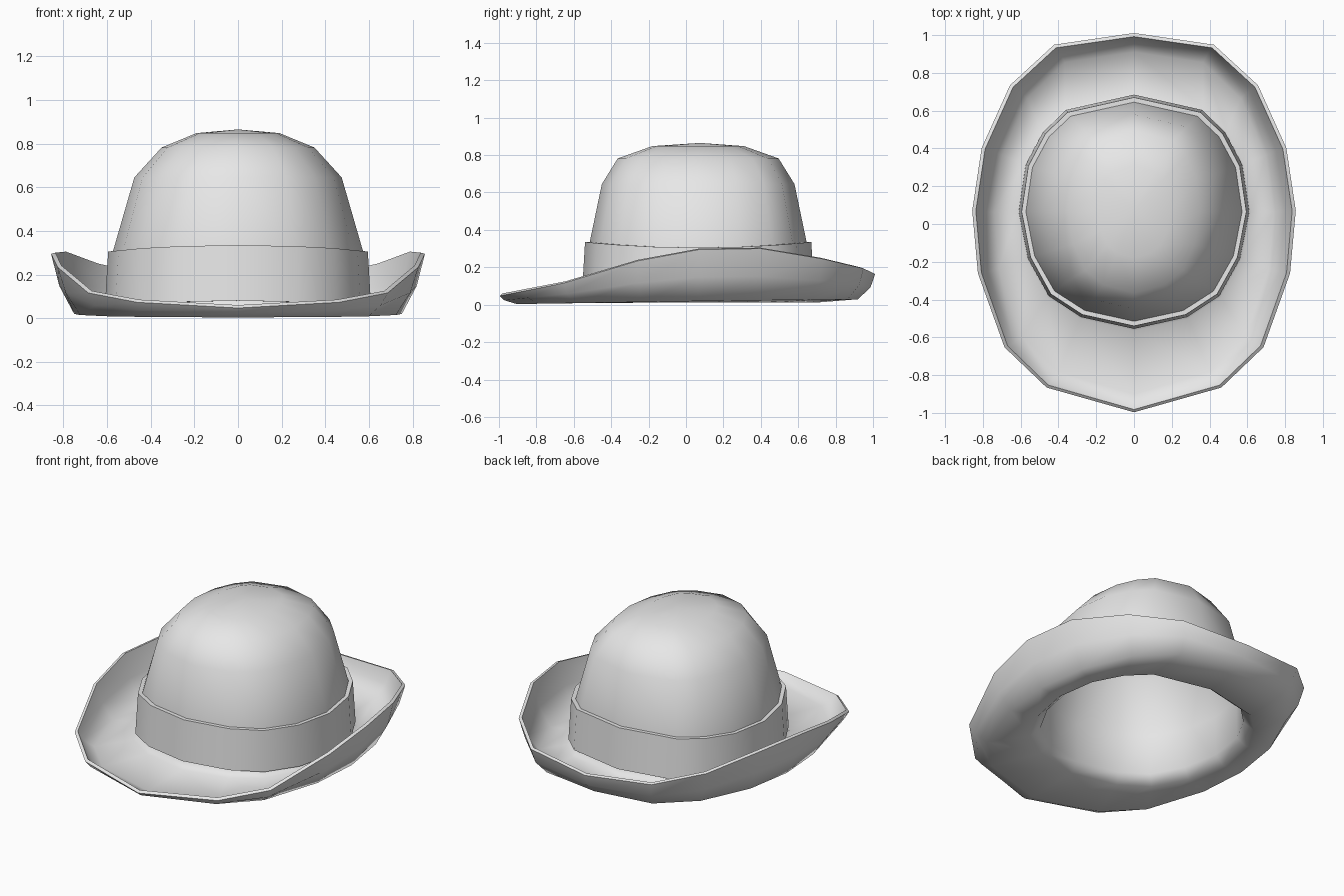
import bpy
import bmesh
import math

cube = bpy.data.objects.get("Cube")
if cube:
    bpy.data.objects.remove(cube, do_unlink=True)

felt = bpy.data.materials.new("grey felt")
felt.use_nodes = True
grey = (0.8, 0.8, 0.8, 1)
felt.diffuse_color = grey
felt.node_tree.nodes["Principled BSDF"].inputs["Base Color"].default_value = grey


def mirrored(half):
    """Close a half outline, running back to front, across x = 0."""
    return half + [(-p[0],) + tuple(p[1:]) for p in half[-2:0:-1]]


def loft(name, rings, apex=None, closed=False):
    """Skin a list of equal rings; optionally cap with a point or join the ends."""
    bm = bmesh.new()
    loops = [[bm.verts.new(p) for p in ring] for ring in rings]
    pairs = list(zip(loops, loops[1:]))
    if closed:
        pairs.append((loops[-1], loops[0]))
    for a, b in pairs:
        for i in range(len(a)):
            j = (i + 1) % len(a)
            bm.faces.new((a[i], a[j], b[j], b[i]))
    if apex:
        tip = bm.verts.new(apex)
        last = loops[-1]
        for i in range(len(last)):
            bm.faces.new((last[i], last[(i + 1) % len(last)], tip))
    bmesh.ops.recalc_face_normals(bm, faces=bm.faces)
    if apex and tip.link_faces[0].normal.z < 0:
        bmesh.ops.reverse_faces(bm, faces=bm.faces)
    mesh = bpy.data.meshes.new(name)
    bm.to_mesh(mesh)
    bm.free()
    mesh.materials.append(felt)
    obj = bpy.data.objects.new(name, mesh)
    bpy.context.collection.objects.link(obj)
    return obj


def smooth(obj, degrees):
    bpy.ops.object.select_all(action="DESELECT")
    obj.select_set(True)
    bpy.context.view_layer.objects.active = obj
    bpy.ops.object.shade_smooth_by_angle(angle=math.radians(degrees))


# Outline of the brim edge (x, y, z) and unit outline of the crown (x, y)
rim = mirrored([(0, 1, .17), (.42, .94, .20), (.65, .73, .25), (.80, .40, .305),
                (.85, .07, .30), (.82, -.26, .24), (.68, -.65, .125),
                (.46, -.86, .085), (0, -.99, .06)])
oval = mirrored([(0, 1), (.59, .87), (.79, .68), (.94, .4), (1, 0),
                 (.92, -.4), (.74, -.72), (.46, -.9), (0, -1)])


def crown_ring(rx, ry, z, lift=0):
    """Oval ring whose front and back rise by lift."""
    return [(rx * x, .065 + ry * y, z + lift * y * y) for x, y in oval]


# Brim: rolled edge, curl, and a nearly flat floor
edge = [(x * .985, y * .992, z) for x, y, z in rim]
floor = [(x * .87, y * .91, .035 + .012 * y) for x, y, z in rim]
curl = [(a[0] * .62 + b[0] * .38, a[1] * .72 + b[1] * .28, a[2] * .45 + b[2] * .55)
        for a, b in zip(edge, floor)]

# Crown: upright wall that rounds over to a shallow dome
crown = [crown_ring(.62, .63, .03), crown_ring(.575, .585, .07),
         crown_ring(.572, .585, .31), crown_ring(.475, .515, .645),
         crown_ring(.35, .43, .782), crown_ring(.19, .245, .848)]
body = loft("hat_body", [edge, curl, floor] + crown, apex=(0, .075, .865))
shell = body.modifiers.new("felt thickness", "SOLIDIFY")
shell.thickness = .02
shell.offset = -1
bpy.context.view_layer.objects.active = body
body.select_set(True)
bpy.ops.object.modifier_apply(modifier=shell.name)
smooth(body, 65)

# Band: thin closed collar around the foot of the crown
band = loft("hat_band", [crown_ring(.575, .585, .05, .03), crown_ring(.61, .62, .05, .03),
                         crown_ring(.595, .605, .305, .03), crown_ring(.57, .58, .305, .03)],
            closed=True)
smooth(band, 50)
